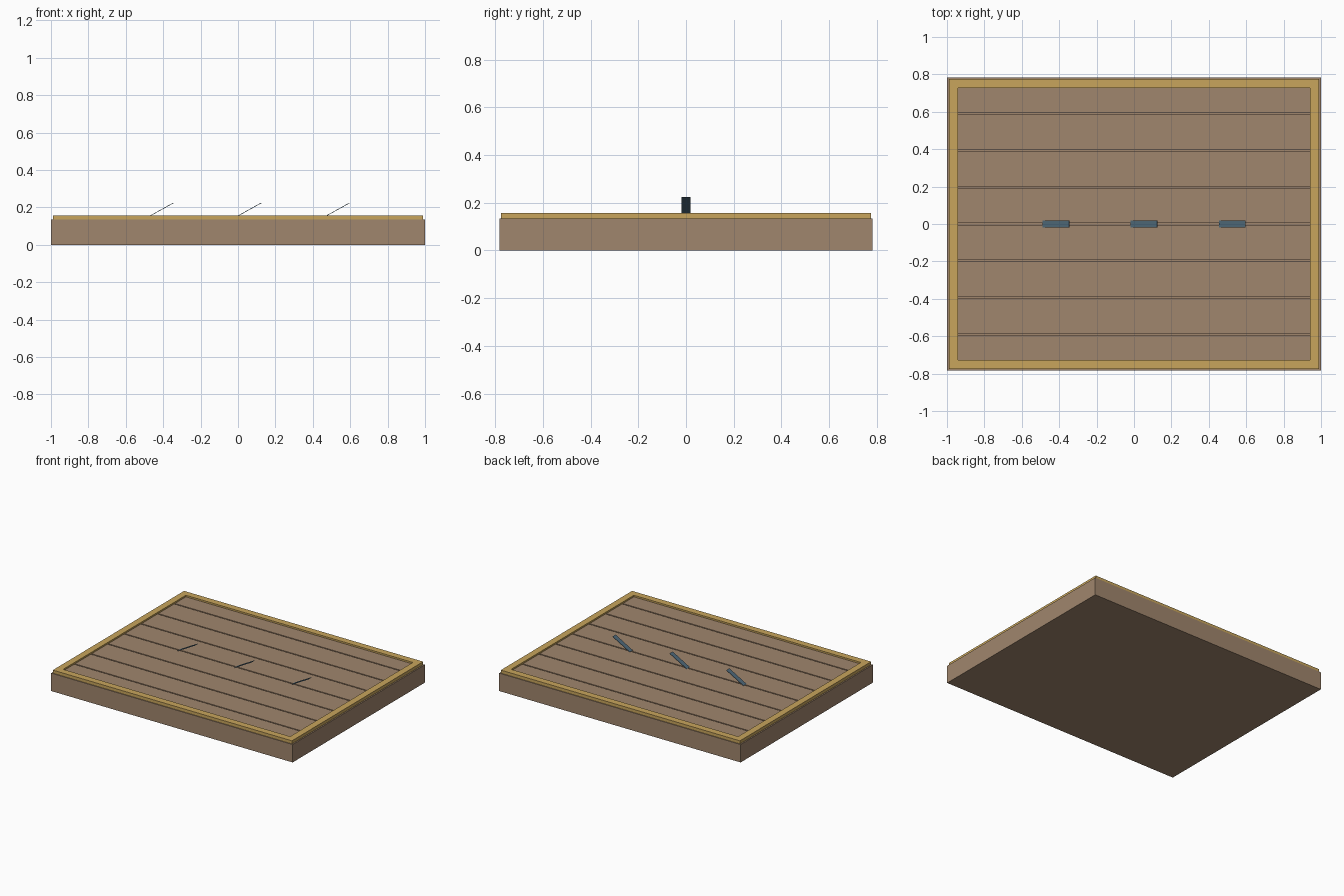
import bpy, bmesh, math
from mathutils import Matrix, Vector

default = bpy.data.objects.get("Cube")
if default:
    bpy.data.objects.remove(default)


def material(name, rgb):
    m = bpy.data.materials.new(name)
    m.use_nodes = True
    m.diffuse_color = (*rgb, 1)
    m.node_tree.nodes["Principled BSDF"].inputs["Base Color"].default_value = (*rgb, 1)
    return m


wood = material("brown wood", (0.352, 0.238, 0.153))
trim = material("golden wood", (0.578, 0.376, 0.107))
slate = material("slate blue", (0.076, 0.138, 0.188))


def make_object(name, bm, mat):
    bmesh.ops.recalc_face_normals(bm, faces=bm.faces)
    mesh = bpy.data.meshes.new(name)
    bm.to_mesh(mesh)
    bm.free()
    mesh.materials.append(mat)
    obj = bpy.data.objects.new(name, mesh)
    bpy.context.collection.objects.link(obj)
    return obj


def box(name, low, high, mat):
    low, high = Vector(low), Vector(high)
    bm = bmesh.new()
    bmesh.ops.create_cube(bm, size=1)
    bmesh.ops.scale(bm, vec=high - low, verts=bm.verts)
    bmesh.ops.translate(bm, vec=(low + high) / 2, verts=bm.verts)
    return make_object(name, bm, mat)


# Solid base
BASE_TOP, DECK_TOP, FRAME_TOP = 0.134, 0.145, 0.157
box("base", (-1, -0.782, 0), (1, 0.782, BASE_TOP), wood)

# Deck planks with narrow grooves between them
PITCH, GROOVE = 0.197, 0.009
for i in range(-4, 4):
    y0 = max(i * PITCH + GROOVE / 2, -0.75)
    y1 = min((i + 1) * PITCH - GROOVE / 2, 0.75)
    box(f"plank_{i + 5}", (-0.96, y0, BASE_TOP), (0.96, y1, DECK_TOP), wood)

# Raised border: one mitred ring around the deck
bm = bmesh.new()
rings = []
for z in (BASE_TOP, FRAME_TOP):
    for hx, hy in ((0.99, 0.776), (0.94, 0.726)):
        rings.append([bm.verts.new((sx * hx, sy * hy, z))
                      for sx, sy in ((-1, -1), (1, -1), (1, 1), (-1, 1))])
outer_low, inner_low, outer_top, inner_top = rings
for a, b in ((outer_low, outer_top), (outer_top, inner_top),
             (inner_top, inner_low), (inner_low, outer_low)):
    for i in range(4):
        j = (i + 1) % 4
        bm.faces.new((a[i], a[j], b[j], b[i]))
make_object("border_frame", bm, trim)

# Tilted thin blades along the centre line
for i, x in enumerate((-0.417, 0.053, 0.525)):
    bm = bmesh.new()
    bmesh.ops.create_cube(bm, size=1)
    bmesh.ops.scale(bm, vec=(0.162, 0.036, 0.003), verts=bm.verts)
    bmesh.ops.transform(bm, verts=bm.verts,
                        matrix=Matrix.Translation((x, 0, 0.184)) @
                        Matrix.Rotation(math.radians(-29), 4, "Y"))
    make_object(f"blade_{i + 1}", bm, slate)
